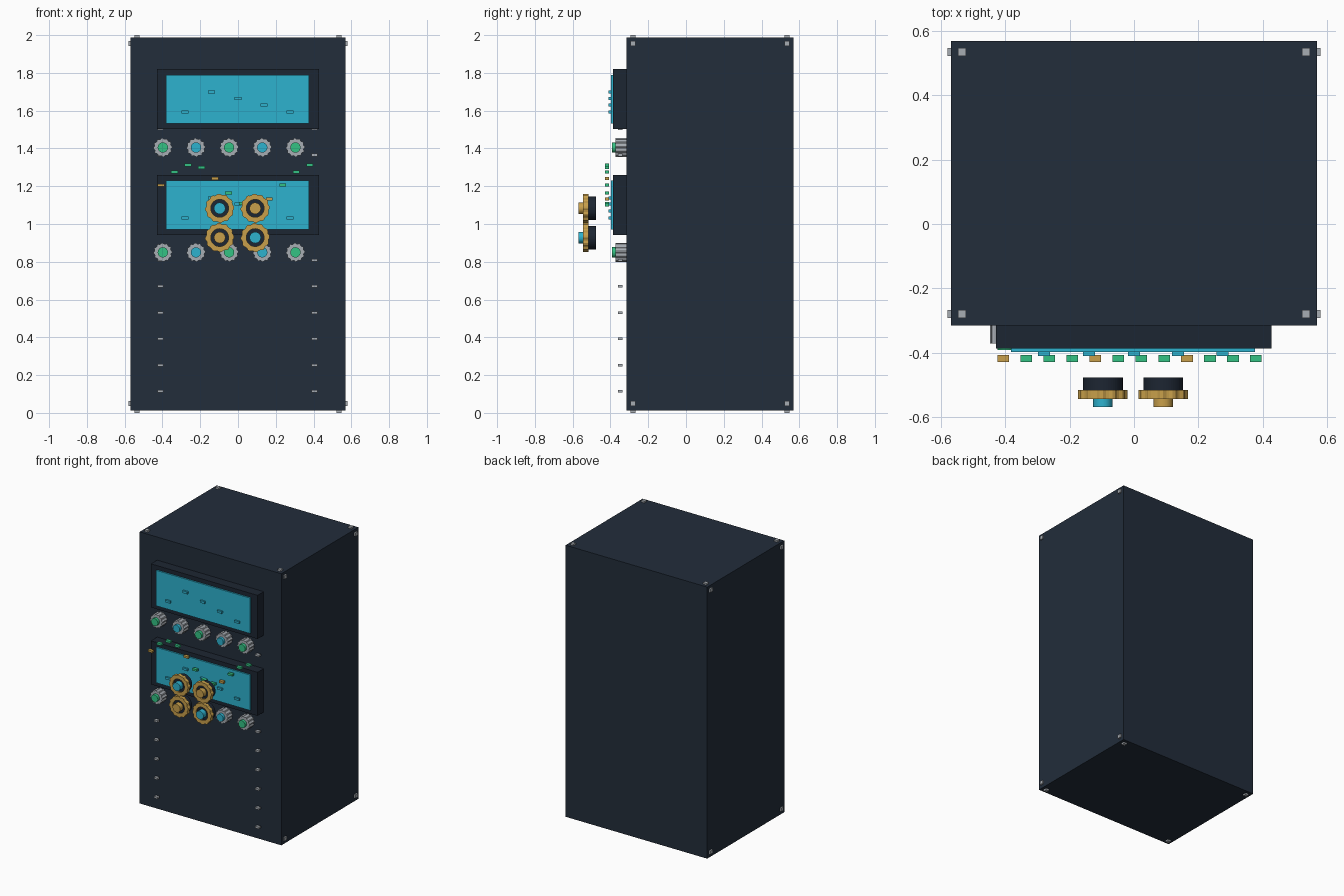
import bpy, bmesh, math
from mathutils import Vector

cube = bpy.data.objects.get("Cube")
if cube:
    bpy.data.objects.remove(cube, do_unlink=True)


def material(name, rgb):
    m = bpy.data.materials.new(name)
    m.use_nodes = True
    m.diffuse_color = (*rgb, 1)
    m.node_tree.nodes["Principled BSDF"].inputs["Base Color"].default_value = (*rgb, 1)
    return m


navy = material("navy", (0.016, 0.026, 0.043))
dark = material("dark navy", (0.012, 0.019, 0.032))
cyan = material("cyan", (0.027, 0.445, 0.62))
green = material("green", (0.034, 0.54, 0.23))
gold = material("gold", (0.58, 0.35, 0.07))
grey = material("light grey", (0.39, 0.42, 0.456))


def finish(name, bm, mat):
    bmesh.ops.recalc_face_normals(bm, faces=bm.faces)
    mesh = bpy.data.meshes.new(name)
    bm.to_mesh(mesh)
    bm.free()
    mesh.materials.append(mat)
    ob = bpy.data.objects.new(name, mesh)
    bpy.context.collection.objects.link(ob)
    return ob


def box(name, lo, hi, mat):
    lo, hi = Vector(lo), Vector(hi)
    bm = bmesh.new()
    bmesh.ops.create_cube(bm, size=1)
    bmesh.ops.scale(bm, vec=hi - lo, verts=bm.verts)
    bmesh.ops.translate(bm, vec=(lo + hi) / 2, verts=bm.verts)
    return finish(name, bm, mat)


def block(name, centre, size, mat):
    c, h = Vector(centre), Vector(size) / 2
    return box(name, c - h, c + h, mat)


def dial(name, x, z, front, back, radii, mat, hole=0):
    """Round part facing forward; radii alternate around the rim to cut the grip."""
    steps = 48
    bm = bmesh.new()

    def loop(y, pattern):
        verts = []
        for i in range(steps):
            a = math.tau * i / steps
            r = pattern[(i // 2) % len(pattern)]
            verts.append(bm.verts.new((x + r * math.cos(a), y, z + r * math.sin(a))))
        return verts

    def bridge(a, b):
        for i in range(steps):
            j = (i + 1) % steps
            bm.faces.new((a[i], a[j], b[j], b[i]))

    f, b = loop(front, radii), loop(back, radii)
    bridge(f, b)
    if hole:
        fi, bi = loop(front, [hole]), loop(back, [hole])
        bridge(f, fi)
        bridge(fi, bi)
        bridge(bi, b)
    else:
        bm.faces.new(f)
        bm.faces.new(b)
    return finish(name, bm, mat)


# Cabinet
box("cabinet", (-0.57, -0.316, 0.012), (0.57, 0.57, 1.988), navy)

# Corner bolts on the sides, top and bottom
for sx in (-1, 1):
    for y in (-0.28, 0.535):
        for z in (0.05, 1.955):
            block("side_bolt", (sx * 0.57, y, z), (0.022, 0.026, 0.026), grey)
        for z in (0.012, 1.988):
            block("end_bolt", (sx * 0.535, y, z), (0.026, 0.026, 0.024), grey)

# Screens with their frames, trace markers and knob rows
marks = ((-0.28, 0.09), (-0.14, 0.195), (0, 0.162), (0.137, 0.127), (0.275, 0.09))
for bottom, top, knob_z in ((1.503, 1.82, 1.405), (0.943, 1.26, 0.85)):
    box("screen_frame", (-0.43, -0.387, bottom), (0.428, -0.31, top), dark)
    box("screen", (-0.382, -0.398, bottom + 0.029), (0.376, -0.38, top - 0.03), cyan)
    for x, dz in marks:
        block("trace_marker", (x, -0.403, bottom + dz), (0.038, 0.016, 0.016), cyan)
    for i in range(5):
        x = -0.398 + 0.1755 * i
        dial("knob", x, knob_z, -0.372, -0.312, (0.05, 0.045), grey)
        dial("knob_cap", x, knob_z, -0.392, -0.37, [0.027], cyan if i % 2 else green)

# Wave of indicator lights
heights = (1.205, 1.276, 1.313, 1.299, 1.24, 1.165,
           1.108, 1.1, 1.133, 1.207, 1.276, 1.313)
for i, z in enumerate(heights):
    block("indicator_light", (-0.407 + 0.0715 * i, -0.419, z), (0.036, 0.022, 0.015),
          green if i % 4 else gold)

# Four control wheels
for i, x in enumerate((-0.097, 0.091)):
    for j, z in enumerate((0.928, 1.083)):
        dial("wheel_hub", x, z, -0.535, -0.477, [0.062], dark)
        dial("wheel_rim", x, z, -0.545, -0.517, (0.077, 0.072), gold, hole=0.047)
        dial("wheel_cap", x, z, -0.57, -0.53, [0.03], gold if i == j else cyan)

# Rivet columns on the front
for x in (-0.41, 0.405):
    for k in range(11):
        block("rivet", (x, -0.349, 0.114 + 0.139 * k), (0.03, 0.024, 0.014), grey)
